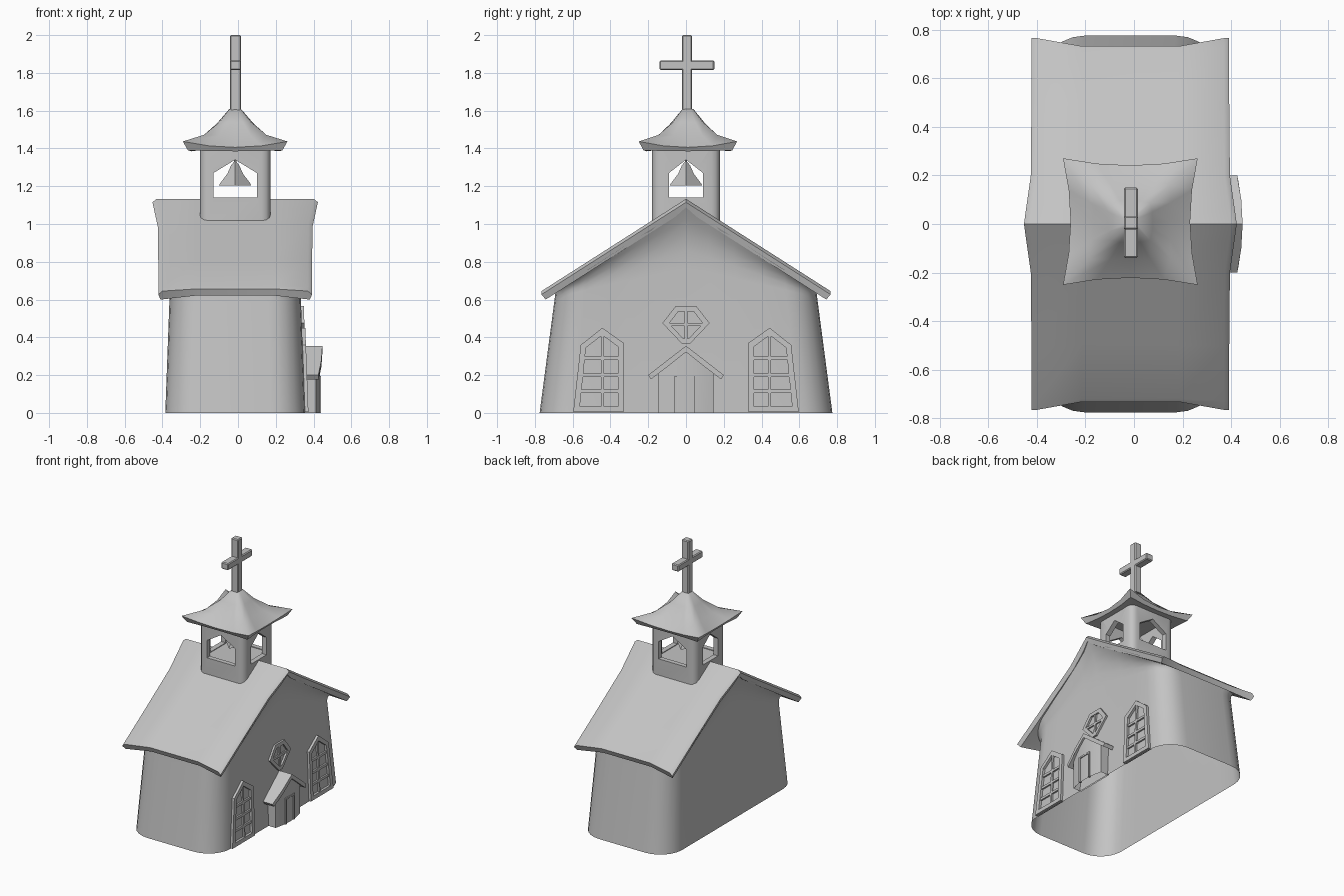
import bpy, bmesh, math

if "Cube" in bpy.data.objects:
    bpy.data.objects.remove(bpy.data.objects["Cube"])

CX = -0.015  # centre line of walls and tower
grey = bpy.data.materials.new("plain_grey")
grey.diffuse_color = (0.55, 0.55, 0.55, 1)
grey.use_nodes = True
grey.node_tree.nodes["Principled BSDF"].inputs["Base Color"].default_value = grey.diffuse_color


def smooth(ob, angle=35):
    bpy.ops.object.select_all(action='DESELECT')
    ob.select_set(True)
    bpy.context.view_layer.objects.active = ob
    bpy.ops.object.shade_smooth_by_angle(angle=math.radians(angle))


def finish(name, bm, angle=35):
    bmesh.ops.recalc_face_normals(bm, faces=bm.faces)
    me = bpy.data.meshes.new(name)
    bm.to_mesh(me)
    bm.free()
    me.materials.append(grey)
    ob = bpy.data.objects.new(name, me)
    bpy.context.collection.objects.link(ob)
    smooth(ob, angle)
    return ob


def loft(name, rings, caps=True, closed=False, angle=35, cap_faces=None):
    """Skin a list of equal-length closed rings."""
    bm = bmesh.new()
    vs = [[bm.verts.new(p) for p in r] for r in rings]
    n = len(vs[0])
    pairs = list(zip(vs, vs[1:])) + ([(vs[-1], vs[0])] if closed else [])
    for a, b in pairs:
        for i in range(n):
            j = (i + 1) % n
            bm.faces.new((a[i], a[j], b[j], b[i]))
    if caps and not closed:
        for end in (vs[0], vs[-1]):
            for f in cap_faces or [range(n)]:
                bm.faces.new([end[i] for i in f])
    return finish(name, bm, angle)


def box(name, x, y, z, bevel=0.0):
    bm = bmesh.new()
    bmesh.ops.create_cube(bm, size=1)
    for v in bm.verts:
        v.co = [lo + (c + 0.5) * (hi - lo) for c, (lo, hi) in zip(v.co, (x, y, z))]
    if bevel:
        bmesh.ops.bevel(bm, geom=bm.edges[:], offset=bevel, segments=1, affect='EDGES')
    return finish(name, bm, 20)


def rounded(hx, hy, r, seg, extra=0):
    """Rounded rectangle outline; extra adds points along the x sides."""
    pts = []
    for k, (sx, sy) in enumerate(((1, 1), (-1, 1), (-1, -1), (1, -1))):
        for i in range(seg + 1):
            a = math.pi / 2 * (k + i / seg)
            pts.append((sx * (hx - r) + r * math.cos(a), sy * (hy - r) + r * math.sin(a)))
        if extra and k in (1, 3):
            for i in range(1, extra):
                pts.append((sx * hx, sy * (hy - r) * (1 - 2 * i / extra)))
    return pts


def wall_x(z):
    return CX + 0.37 * (1 - 0.1 * z)


# Walls: open-bottomed shell, tapering upward, gables flaring out to the roof rim
levels = [(0, 0)] + [(t, f) for t, f in ((0.0, 0), (0.3, 0.08), (0.55, 0.25), (0.8, 0.6), (1, 1))]
rings = [[] for _ in levels]
for x, y in rounded(0.37, 0.775, 0.18, 6, 8):
    z = 0.65
    for _ in range(15):
        z = 1.09 - 0.638 * abs(y) * (1 - 0.17 * z)
    drop = 0.07 + 0.26 * max(0, 1 - abs(y) / 0.7)
    for k, (t, f) in enumerate(levels):
        zz = 0 if k == 0 else z - drop * (1 - t)
        sx = (1 - 0.1 * zz) * (1 - f) + (1.085 + 0.06 * max(0, 1 - abs(y) / 0.22)) * f
        rings[k].append((CX + x * sx, y * (1 - 0.17 * zz), zz))
loft("walls", rings, caps=False, angle=60)

# Main roof: slab with flared ridge ends and drooping eave corners
rings = []
for y in (-0.765, -0.73, -0.5, -0.2, -0.08, 0, 0.08, 0.2, 0.5, 0.73, 0.765):
    a = abs(y)
    s = (y > 0) - (y < 0)
    z = 1.133 - 0.638 * a
    hx = 0.407 + 0.031 * max(0, 1 - a / 0.22)
    tip = a > 0.75
    ym, zm = (y - s * 0.033, z + 0.012) if tip else (y - s * 0.01 * (a > 0.7), z + 0.004 * (a > 0.7))
    zo, zl, yb = z - 0.018, z - 0.045, y - s * 0.022
    rings.append([(CX - hx, y, zo), (CX - hx + 0.022, y, z), (CX - 0.2, ym, zm), (CX + 0.2, ym, zm),
                  (CX + hx - 0.022, y, z), (CX + hx, y, zo), (CX + hx - 0.012, yb, zl),
                  (CX + 0.2, ym - s * 0.015, zm - 0.035), (CX - 0.2, ym - s * 0.015, zm - 0.035),
                  (CX - hx + 0.012, yb, zl)])
loft("main_roof", rings, cap_faces=[(0, 1, 9), (1, 2, 8, 9), (2, 3, 7, 8), (3, 4, 6, 7), (4, 5, 6)], angle=50)

# Bell tower: hollow rounded prism with pentagonal openings on all sides
plan = rounded(0.187, 0.18, 0.045, 3)
tower = loft("bell_tower", [[(CX + x, y, z) for x, y in plan] for z in (1.0, 1.41)])
arch = [(-1, 1.14), (1, 1.14), (1, 1.27), (0, 1.34), (-1, 1.27)]
cutters = [box("cutter_inside", (CX - 0.15, CX + 0.15), (-0.145, 0.145), (1.135, 1.395)),
           loft("cutter_y", [[(CX + 0.115 * u, y, z) for u, z in arch] for y in (-0.3, 0.3)]),
           loft("cutter_x", [[(x, 0.09 * u, z) for u, z in arch] for x in (-0.4, 0.4)])]
for c in cutters:
    c.hide_render = True
    m = tower.modifiers.new("cut", 'BOOLEAN')
    m.operation, m.solver, m.object = 'DIFFERENCE', 'EXACT', c
    bpy.context.view_layer.objects.active = tower
    bpy.ops.object.modifier_apply(modifier=m.name)
    bpy.data.objects.remove(c)
smooth(tower)

# Bell: four-sided, flaring, hung from a rod
loft("bell", [[(CX + r * math.cos(k * math.pi / 2), r * math.sin(k * math.pi / 2), z) for k in range(4)]
              for r, z in ((0.085, 1.205), (0.08, 1.215), (0.042, 1.265), (0.022, 1.31), (0.006, 1.33), (0.006, 1.4))], angle=20)

# Tower roof: concave pyramid with upturned corners
rings = []
for c, zc, m, zm in ((0.15, 1.395, 0.15, 1.395), (0.25, 1.39, 0.232, 1.385), (0.277, 1.437, 0.246, 1.406),
                     (0.165, 1.472, 0.165, 1.465), (0.082, 1.54, 0.092, 1.538), (0.028, 1.61, 0.03, 1.61)):
    ring = []
    for k in range(4):
        co, si = round(math.cos(k * math.pi / 2)), round(math.sin(k * math.pi / 2))
        for u, v, z in ((c, -c, zc), ((c + 3 * m) / 4, -c / 2, (zc + 3 * zm) / 4), (m, 0, zm),
                        ((c + 3 * m) / 4, c / 2, (zc + 3 * zm) / 4)):
            ring.append((CX + co * u - si * v, 0.01 + 0.94 * (si * u + co * v), z))
    rings.append(ring)
loft("tower_roof", rings, angle=62)

# Cross
box("cross_post", (-0.042, 0.016), (-0.022, 0.032), (1.57, 2.0), 0.006)
box("cross_arm", (-0.042, 0.016), (-0.14, 0.15), (1.815, 1.865), 0.006)


def plate(name, pts, d0, d1, base=wall_x):
    """Solid plate on the +x wall from a (y, z) outline."""
    loft(name, [[(base(z) + d, y, z) for y, z in pts] for d in (d0, d1)], angle=20)


def frame(name, outer, inner, d0, d1):
    loft(name, [[(wall_x(z) + d, y, z) for y, z in p]
                for p, d in ((outer, d0), (outer, d1), (inner, d1), (inner, d0))], closed=True, angle=20)


def bar(name, y0, y1, z0, z1, d=0.012, base=wall_x):
    plate(name, [(y0, z0), (y1, z0), (y1, z1), (y0, z1)], -0.004, d, base)


# Pointed windows, mirrored either side of the door
outer = [(0.597, 0.005), (0.33, 0.005), (0.33, 0.37), (0.443, 0.45), (0.557, 0.36)]
inner = [(0.562, 0.035), (0.36, 0.035), (0.36, 0.35), (0.443, 0.412), (0.53, 0.345)]
for s, side in ((-1, "left"), (1, "right")):
    frame(side + "_window_frame", [(s * y, z) for y, z in outer], [(s * y, z) for y, z in inner], -0.01, 0.018)
    bar(side + "_window_upright", s * 0.443 - 0.008, s * 0.443 + 0.008, 0.03, 0.415)
    for z, y1 in ((0.115, 0.56), (0.2, 0.55), (0.29, 0.54)):
        a, b = sorted((s * 0.35, s * y1))
        bar(side + "_window_rail", a, b, z - 0.009, z + 0.009)

# Small faceted window above the door
half = [(0.02, 0.365), (0.125, 0.475), (0.055, 0.565)]
outer = half + [(-y, z) for y, z in reversed(half)]
inner = [(y * 0.72, 0.468 + (z - 0.468) * 0.72) for y, z in outer]
frame("gable_window_frame", outer, inner, -0.01, 0.014)
bar("gable_window_upright", -0.008, 0.008, 0.385, 0.55, 0.01)
bar("gable_window_rail", -0.1, 0.1, 0.46, 0.476, 0.01)

# Porch: bowed front wall under a small gabled roof, open at the bottom
ys = [-0.145, -0.11, -0.06, 0, 0.06, 0.11, 0.145]
plan = [(0.412 + 0.022 * (1 - (y / 0.145) ** 2), y) for y in ys] + [(0.345, y) for y in reversed(ys)]
loft("porch_walls", [[(x, y, 0) for x, y in plan],
                     [(x, y, 0.335 - 0.8 * abs(y)) for x, y in plan]], caps=False, angle=40)
edge = [(-0.2, 0.2), (-0.1, 0.278), (0, 0.355), (0.1, 0.278), (0.2, 0.2),
        (0.185, 0.178), (0.1, 0.243), (0, 0.322), (-0.1, 0.243), (-0.185, 0.178)]
loft("porch_roof", [[(0.335, y, z) for y, z in edge],
                    [(0.425 + 0.022 * (1 - (y / 0.2) ** 2), y, z) for y, z in edge]], angle=20)


# Door surround
def porch_x(z):
    return 0.425


bar("door_jamb_left", -0.06, -0.048, 0, 0.195, 0.014, porch_x)
bar("door_jamb_right", 0.036, 0.048, 0, 0.195, 0.014, porch_x)
bar("door_head", -0.06, 0.048, 0.183, 0.195, 0.014, porch_x)
